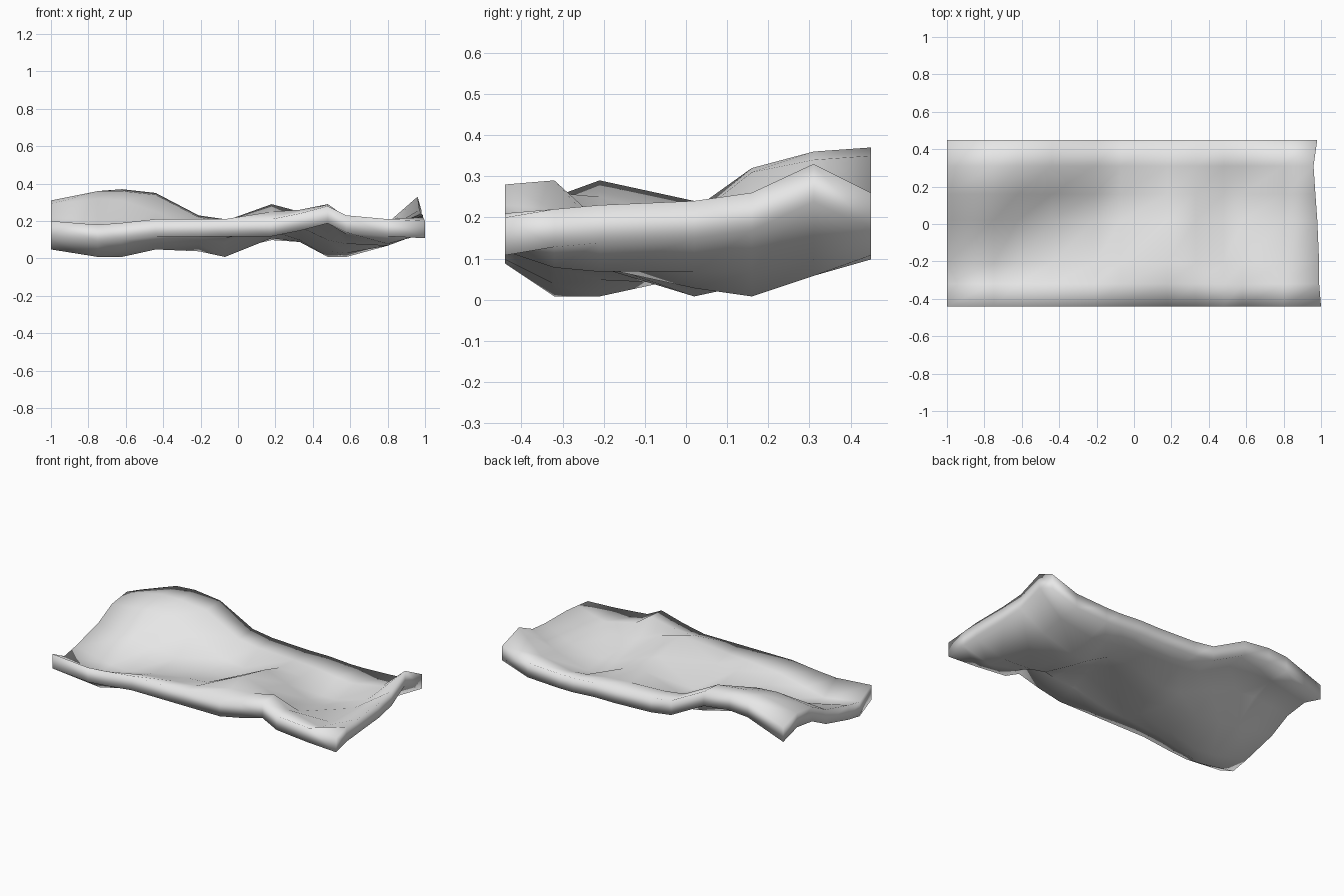
import bpy
import bmesh

default_cube = bpy.data.objects.get("Cube")
if default_cube:
    bpy.data.objects.remove(default_cube, do_unlink=True)

# Plain grey stone material
stone = bpy.data.materials.new("pale_grey")
stone.use_nodes = True
grey = (0.8, 0.8, 0.8, 1)
stone.diffuse_color = grey
stone.node_tree.nodes["Principled BSDF"].inputs["Base Color"].default_value = grey

# Stations of the sheet, its even thickness, and how far its right rim curls in
columns = [-1, -.75, -.62, -.44, -.21, -.07, .18, .33, .48, .58, .8, 1]
rows = [-.44, -.32, -.21, .02, .16, .31, .45]
right_inset = [0, .01, .01, .02, .03, .04, .02]
thickness = .092

# Upper surface heights in hundredths, front row first
heights = [
    [20, 18, 19, 21, 21, 21, 21, 24, 28, 23, 21, 20],
    [14, 10, 13, 17, 19, 20, 25, 26, 29, 22, 17, 22],
    [16, 11, 10, 14, 17, 18, 29, 25, 19, 17, 16, 23],
    [22, 20, 17, 15, 13, 10, 24, 19, 13, 12, 16, 24],
    [29, 32, 31, 25, 15, 13, 20, 18, 10, 10, 16, 26],
    [31, 36, 36, 34, 22, 20, 19, 18, 16, 15, 19, 33],
    [27, 36, 37, 35, 23, 21, 20, 20, 19, 19, 20, 26],
]
last_row, last_col = len(rows) - 1, len(columns) - 1

bm = bmesh.new()


def make_layer(drop):
    """Vertices of one surface, lowered by drop."""
    layer = []
    for r, y in enumerate(rows):
        line = []
        for c, x in enumerate(columns):
            if c == last_col:
                x -= right_inset[r]
            line.append(bm.verts.new((x, y, heights[r][c] / 100 - drop)))
        layer.append(line)
    return layer


top, bottom = make_layer(0), make_layer(thickness)

# Upper and lower surfaces
for layer in (top, bottom):
    for r in range(last_row):
        for c in range(last_col):
            bm.faces.new((layer[r][c], layer[r][c + 1],
                          layer[r + 1][c + 1], layer[r + 1][c]))


# Rim walls
def wall(upper, lower):
    for i in range(len(upper) - 1):
        bm.faces.new((upper[i], upper[i + 1], lower[i + 1], lower[i]))


for r in (0, last_row):
    wall(top[r], bottom[r])
for c in (0, last_col):
    wall([line[c] for line in top], [line[c] for line in bottom])

bmesh.ops.recalc_face_normals(bm, faces=bm.faces)
for f in bm.faces:
    f.smooth = True

mesh = bpy.data.meshes.new("rippled_slab")
bm.to_mesh(mesh)
bm.free()
mesh.materials.append(stone)
slab = bpy.data.objects.new("rippled_slab", mesh)
bpy.context.collection.objects.link(slab)
